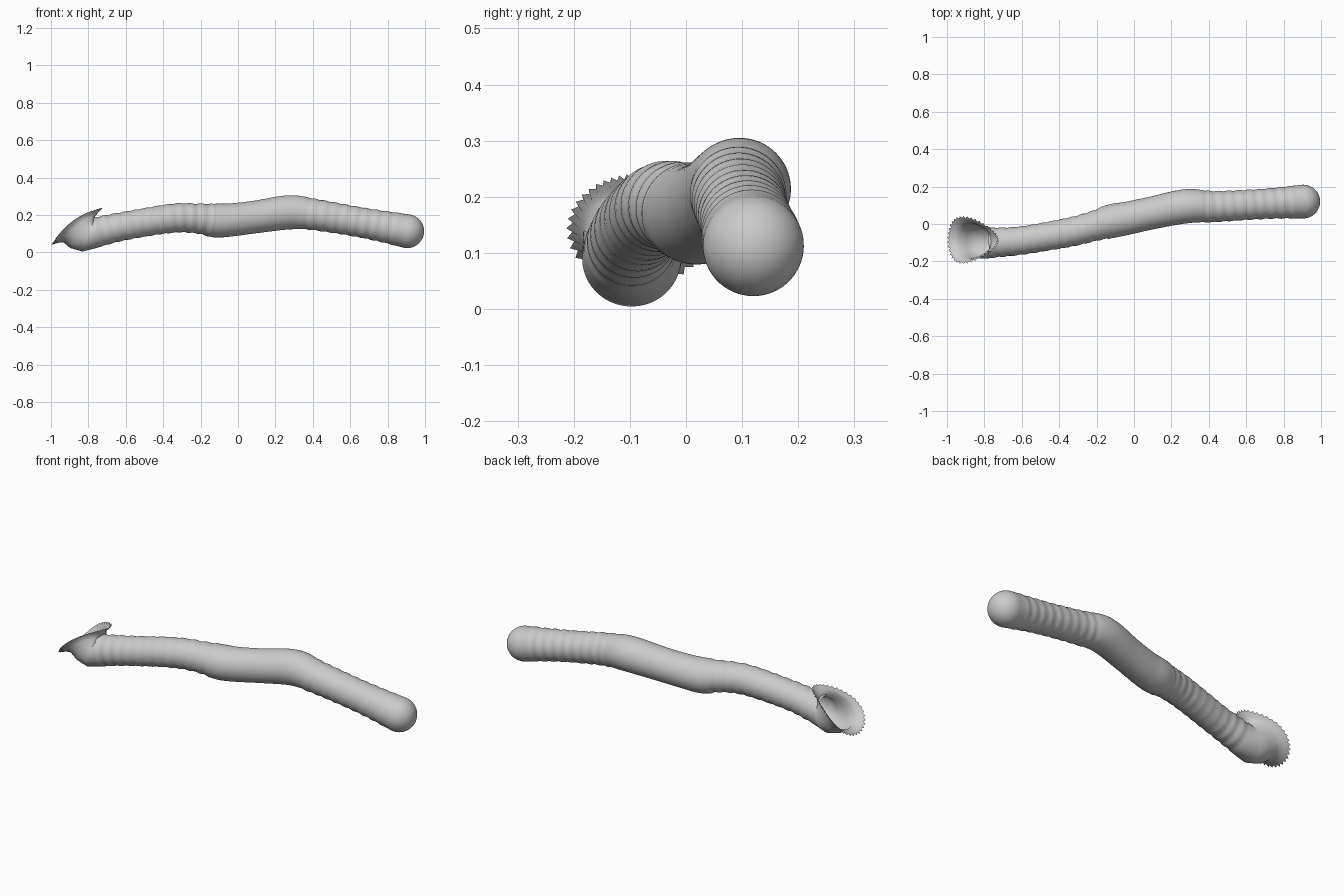
import bpy, bmesh, math
from mathutils import Vector

cube = bpy.data.objects.get("Cube")
if cube:
    bpy.data.objects.remove(cube, do_unlink=True)

SEG = 80

# Centre line of the body: x, y, z, radius, from the round tail to the neck
PATH = [(.905, .12, .113, .09), (.75, .111, .143, .082), (.6, .102, .17, .08),
        (.42, .093, .2, .083), (.28, .095, .214, .091), (.1, .06, .19, .087),
        (-.03, .032, .174, .088), (-.12, .015, .17, .09), (-.21, -.01, .18, .08),
        (-.35, -.045, .182, .077), (-.6, -.088, .142, .075), (-.76, -.1, .107, .08)]

# Mouth rings: x, z, tilt, half length, half width, egg shape, bow
MOUTH = [(-.80, .09, 20, .091, .088, 0, 0), (-.83, .108, 38, .108, .09, .05, .005),
         (-.845, .128, 50, .116, .092, .15, .02), (-.853, .134, 53, .138, .1, .25, .03),
         (-.86, .14, 54, .158, .113, .3, .036)]


def spline(points, steps):
    """Smooth curve through the points."""
    pts = [Vector(p) for p in points]
    pts = [2 * pts[0] - pts[1]] + pts + [2 * pts[-1] - pts[-2]]
    out = []
    for i in range(1, len(pts) - 2):
        a, b, c, d = pts[i - 1:i + 3]
        for s in range(steps):
            t = s / steps
            out.append(b + .5 * t * (c - a + t * (2 * a - 5 * b + 4 * c - d
                                                  + t * (3 * (b - c) + d - a))))
    return out + [pts[-2]]


def ring(bm, c, up, side, length, width, egg=0, bow=0, teeth=0):
    normal = up.cross(side)
    verts = []
    for i in range(SEG):
        a = math.tau * i / SEG
        k = 1 + teeth * (i % 2)
        co, si = math.cos(a), math.sin(a)
        verts.append(bm.verts.new(c + up * co * length * k
                                  + side * si * width * k * (1 - egg * co)
                                  + normal * bow * si * si))
    return verts


bm = bmesh.new()
rings = []
line = spline(PATH, 14)

# Round tail and gently ribbed body
for i, p in enumerate(line):
    c = p.to_3d() if len(p) == 3 else Vector(p[:3])
    before, after = line[max(i - 1, 0)], line[min(i + 1, len(line) - 1)]
    tangent = (Vector(after[:3]) - Vector(before[:3])).normalized()
    side = Vector((0, 0, 1)).cross(-tangent).normalized()
    side = side if side.y > 0 else -side
    up = tangent.cross(side)
    up = up if up.z > 0 else -up
    if i == 0:
        tip = bm.verts.new(c - tangent * p[3])
        for j in range(1, 16):
            f = math.pi / 2 * j / 16
            r = p[3] * math.sin(f)
            rings.append(ring(bm, c - tangent * p[3] * math.cos(f), up, side, r, r))
    ribs = .002 * math.sin(math.tau * c.x / .055) if c.x < -.15 or .35 < c.x < .86 else 0
    rings.append(ring(bm, c, up, side, p[3] + ribs, p[3] + ribs))

# Upturned open mouth with a flared, ragged rim
side = Vector((0, 1, 0))
for n, (x, z, tilt, length, width, egg, bow) in enumerate(MOUTH):
    t = math.radians(tilt)
    up = Vector((math.sin(t), 0, math.cos(t)))
    last = n == len(MOUTH) - 1
    rings.append(ring(bm, Vector((x, -.097 + .003 * n, z)), up, side,
                      length, width, egg, bow, .09 if last else 0))

# Skin
for i in range(SEG):
    j = (i + 1) % SEG
    bm.faces.new((tip, rings[0][i], rings[0][j]))
    for a, b in zip(rings, rings[1:]):
        bm.faces.new((a[i], b[i], b[j], a[j]))
bmesh.ops.recalc_face_normals(bm, faces=bm.faces)

mesh = bpy.data.meshes.new("worm_body")
bm.to_mesh(mesh)
bm.free()
body = bpy.data.objects.new("worm_body", mesh)
bpy.context.collection.objects.link(body)

# Plain grey
grey = bpy.data.materials.new("light_grey")
grey.use_nodes = True
colour = (.6, .6, .6, 1)
grey.diffuse_color = colour
grey.node_tree.nodes["Principled BSDF"].inputs["Base Color"].default_value = colour
mesh.materials.append(grey)

bpy.context.view_layer.objects.active = body
body.select_set(True)
bpy.ops.object.shade_smooth_by_angle(angle=math.radians(50))
